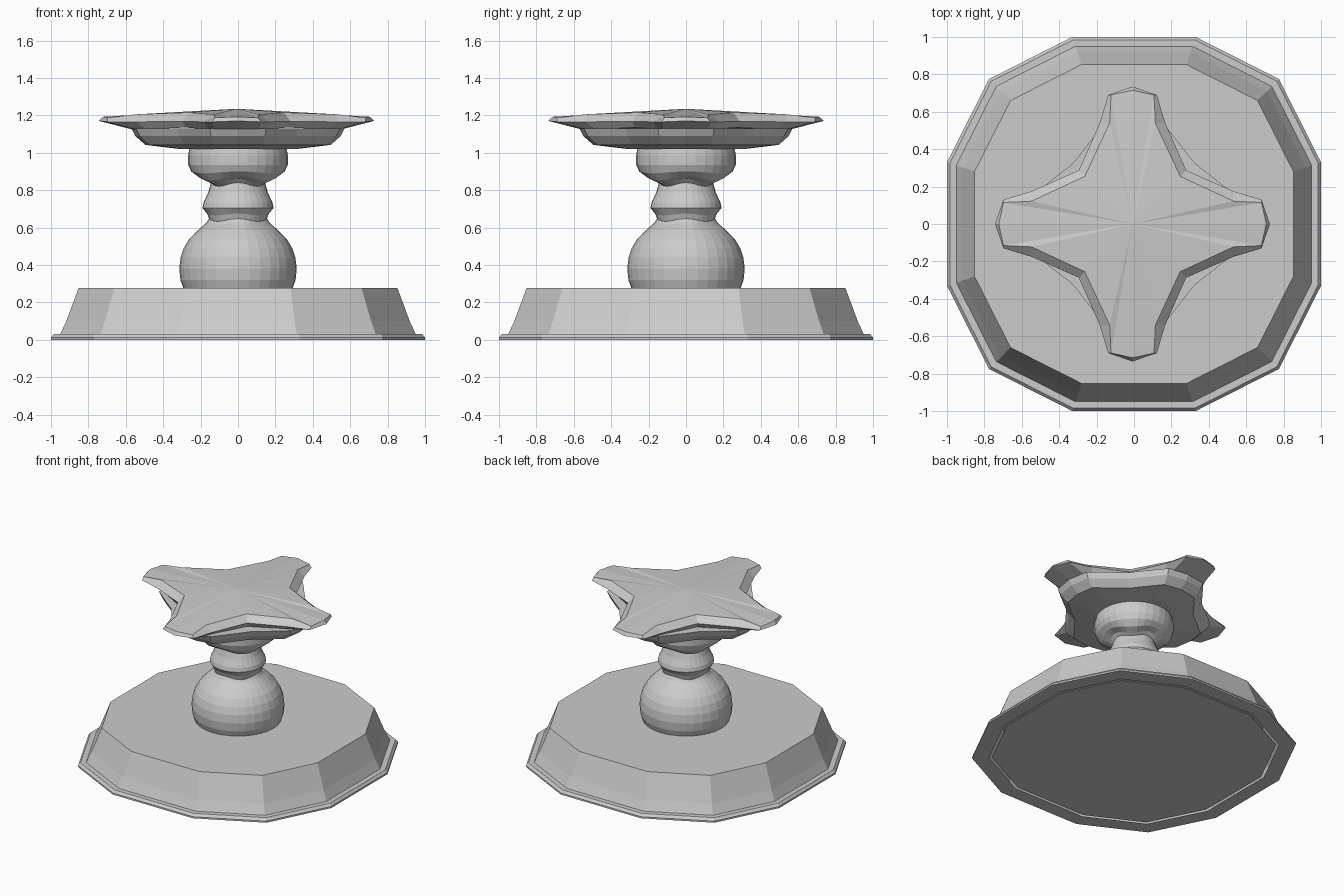
import bpy, bmesh
from math import sin, cos, pi

cube = bpy.data.objects.get("Cube")
if cube:
    bpy.data.objects.remove(cube, do_unlink=True)

stone = bpy.data.materials.new("grey_stone")
stone.use_nodes = True
grey = (0.6, 0.6, 0.6, 1)
stone.diffuse_color = grey
stone.node_tree.nodes["Principled BSDF"].inputs["Base Color"].default_value = grey


def loft(name, rings, cap_start=True, cap_end=True, peak=None):
    """Skin a list of point rings, ordered from bottom to top."""
    bm = bmesh.new()
    loops = [[bm.verts.new(p) for p in ring] for ring in rings]
    n = len(loops[0])
    for low, high in zip(loops, loops[1:]):
        for i in range(n):
            j = (i + 1) % n
            bm.faces.new((low[i], low[j], high[j], high[i]))
    if cap_start:
        bm.faces.new(loops[0][::-1])
    if peak:
        top = bm.verts.new(peak)
        for i in range(n):
            bm.faces.new((loops[-1][i], loops[-1][(i + 1) % n], top))
    elif cap_end:
        bm.faces.new(loops[-1])
    mesh = bpy.data.meshes.new(name)
    bm.to_mesh(mesh)
    bm.free()
    mesh.materials.append(stone)
    obj = bpy.data.objects.new(name, mesh)
    bpy.context.collection.objects.link(obj)
    return obj


def four_way(quarter):
    """Turn one quarter outline around the z axis four times."""
    ring = []
    for k in range(4):
        c, s = round(cos(k * pi / 2)), round(sin(k * pi / 2))
        ring += [(c * x - s * y, s * x + c * y, z) for x, y, z in quarter]
    return ring


def base_ring(r, z):
    return four_way([(r, -0.33 * r, z), (r, 0.33 * r, z), (0.775 * r, 0.775 * r, z)])


def cross_ring(tip, shoulder, mid, corner, scale=1, z=None):
    """Cross outline: each arm has a tip, two shoulders and two flanks."""
    pts = [tip, shoulder, mid, corner]
    pts += [(y, x, h) for x, y, h in (mid, shoulder)]
    return four_way([(x * scale, y * scale, h if z is None else z) for x, y, h in pts])


# Twelve-sided plinth with a stepped foot, and its separate bottom panel
loft("plinth", [base_ring(r, z) for r, z in (
    (0.895, 0), (1, 0), (1, 0.012), (0.985, 0.03), (0.95, 0.03),
    (0.918, 0.1), (0.852, 0.278))], cap_start=False)
loft("bottom_panel", [base_ring(0.877, 0.0), base_ring(0.877, 0.005)])

# Turned stem; the third value makes the underside of the top bulb four-lobed
profile = [
    (0.29, 0.27, 0), (0.308, 0.32, 0), (0.314, 0.38, 0), (0.307, 0.44, 0),
    (0.29, 0.49, 0), (0.26, 0.54, 0), (0.215, 0.585, 0), (0.17, 0.62, 0.005),
    (0.155, 0.64, 0.008), (0.165, 0.67, 0.005), (0.19, 0.705, 0),
    (0.184, 0.735, 0), (0.16, 0.785, 0), (0.145, 0.83, 0.01),
    (0.165, 0.845, 0.016), (0.215, 0.862, 0.012), (0.25, 0.895, 0.005),
    (0.266, 0.935, 0), (0.267, 0.985, 0), (0.258, 1.03, 0)]
SIDES = 32
stem = loft("stem", [
    [(r * cos(a), r * sin(a), z + lobe * cos(4 * a))
     for a in (2 * pi * i / SIDES for i in range(SIDES))]
    for r, z, lobe in profile])

# Lobed plate under the top
plate = ((0.57, 0, 0), (0.545, 0.15, 0), (0.46, 0.22, 0), (0.325, 0.325, 0))
loft("under_plate", [cross_ring(*plate, scale=s, z=z) for s, z in (
    (0.55, 1.02), (0.87, 1.042), (0.965, 1.09), (1, 1.13))])

# Cross-shaped top: underside, outer edge, upper edge, shallow crown
top = loft("cross_top", [
    cross_ring((0.56, 0, 1.125), (0.54, 0.12, 1.125), (0.48, 0.15, 1.125), (0.275, 0.275, 1.135)),
    cross_ring((0.735, 0, 1.17), (0.69, 0.13, 1.165), (0.54, 0.175, 1.165), (0.287, 0.287, 1.168)),
    cross_ring((0.715, 0, 1.192), (0.69, 0.115, 1.187), (0.54, 0.122, 1.205), (0.255, 0.255, 1.215)),
], peak=(0, 0, 1.235))
top.location.x = -0.008
